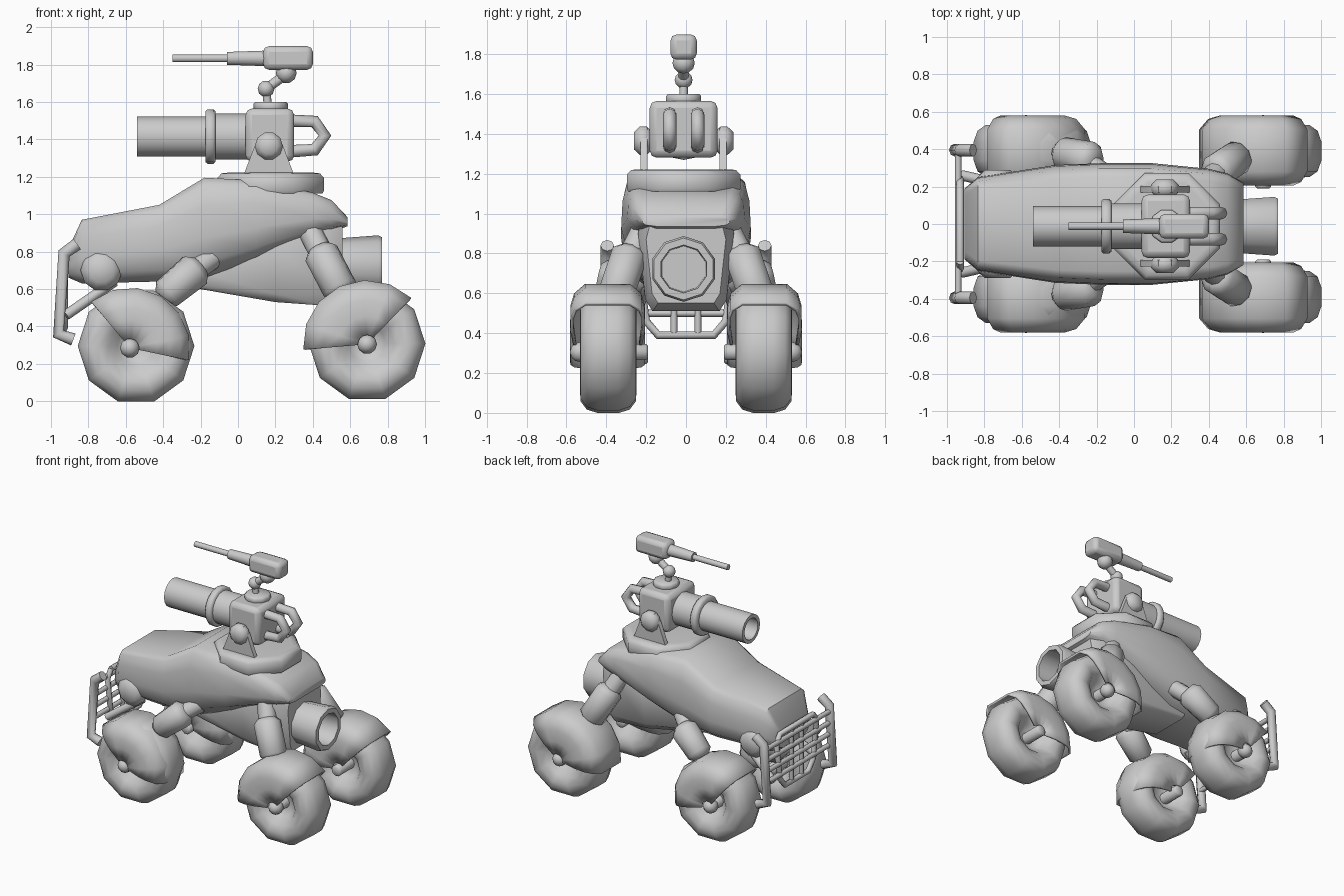
import bpy, bmesh, math
from mathutils import Vector

if "Cube" in bpy.data.objects:
    bpy.data.objects.remove(bpy.data.objects["Cube"])

YC = -0.012  # turret centre line


def finish(name, bm):
    bmesh.ops.remove_doubles(bm, verts=bm.verts, dist=0.0005)
    bmesh.ops.recalc_face_normals(bm, faces=bm.faces)
    me = bpy.data.meshes.new(name)
    bm.to_mesh(me)
    bm.free()
    ob = bpy.data.objects.new(name, me)
    bpy.context.collection.objects.link(ob)
    return ob


def lathe(name, profile, origin, axis, n=12, a0=0, a1=360, phase=0):
    """Turn (distance along axis, radius) points around an axis."""
    bm = bmesh.new()
    d = Vector(axis).normalized()
    ref = Vector((1, 0, 0)) if abs(d.x) < 0.9 else Vector((0, 1, 0))
    v = ref.cross(d).normalized()
    u = d.cross(v)
    full = a1 - a0 == 360
    rings = []
    for i in range(n if full else n + 1):
        a = math.radians(a0 + phase + (a1 - a0) * i / n)
        out = u * math.cos(a) + v * math.sin(a)
        rings.append([bm.verts.new(Vector(origin) + d * t + out * r) for t, r in profile])
    for i in range(n):
        p, q = rings[i], rings[(i + 1) % len(rings)]
        for j in range(len(profile) - 1):
            bm.faces.new((p[j], p[j + 1], q[j + 1], q[j]))
    return finish(name, bm)


def rod(name, p0, p1, r, n=10, c=0.0, r2=None):
    """Cylinder between two points with chamfered ends."""
    p0, p1 = Vector(p0), Vector(p1)
    L, r2 = (p1 - p0).length, r if r2 is None else r2
    return lathe(name, [(0, 0), (0, r - c), (c, r), (L - c, r2), (L, r2 - c), (L, 0)],
                 p0, p1 - p0, n)


def ball(name, c, r):
    pts = [(-r * math.cos(math.pi * i / 6), r * math.sin(math.pi * i / 6)) for i in range(7)]
    return lathe(name, pts, c, (0, 1, 0), 10)


def hull(name, stations, section):
    """Skin cross-sections (x, low, high, half width) along x."""
    bm = bmesh.new()
    rings = []
    for x, lo, hi, w in stations:
        half = [(f * w, lo + h * (hi - lo)) for f, h in section]
        loop = half + [(-y, z) for y, z in reversed(half)]
        rings.append([bm.verts.new((x, y, z)) for y, z in loop])
    m = len(rings[0])
    for p, q in zip(rings, rings[1:]):
        for j in range(m):
            k = (j + 1) % m
            bm.faces.new((p[j], p[k], q[k], q[j]))
    bm.faces.new(rings[0])
    bm.faces.new(rings[-1])
    return finish(name, bm)


def box(name, lo, hi, bevel):
    bm = bmesh.new()
    bmesh.ops.create_cube(bm, size=1)
    for v in bm.verts:
        v.co = [(l + h) / 2 + c * (h - l) for l, h, c in zip(lo, hi, v.co)]
    ob = finish(name, bm)
    mod = ob.modifiers.new("bevel", 'BEVEL')
    mod.width, mod.segments = bevel, 2
    return ob


def prism(name, outline, y0, y1):
    """Extrude an x-z outline along y."""
    bm = bmesh.new()
    f = bm.faces.new([bm.verts.new((x, y0, z)) for x, z in outline])
    g = bmesh.ops.extrude_face_region(bm, geom=[f])['geom']
    bmesh.ops.translate(bm, verts=[v for v in g if isinstance(v, bmesh.types.BMVert)],
                        vec=(0, y1 - y0, 0))
    return finish(name, bm)


def tube(name, pts, r):
    cu = bpy.data.curves.new(name, 'CURVE')
    cu.dimensions, cu.bevel_depth, cu.bevel_resolution, cu.use_fill_caps = '3D', r, 2, True
    sp = cu.splines.new('POLY')
    sp.points.add(len(pts) - 1)
    for p, co in zip(sp.points, pts):
        p.co = (*co, 1)
    ob = bpy.data.objects.new(name, cu)
    bpy.context.collection.objects.link(ob)


# Upper and lower hull
hull("upper_hull",
     [(-0.905, 0.66, 0.82, 0.19), (-0.835, 0.63, 0.97, 0.25), (-0.42, 0.64, 1.05, 0.315),
      (-0.18, 0.66, 1.195, 0.325), (0.1, 0.76, 1.18, 0.325), (0.4, 0.88, 1.115, 0.295),
      (0.5, 0.905, 1.075, 0.27), (0.585, 0.935, 0.985, 0.22)],
     [(0.65, 0), (0.92, 0.15), (1, 0.4), (0.98, 0.72), (0.91, 0.93), (0.78, 1)])
hull("lower_hull",
     [(-0.32, 0.62, 0.75, 0.2), (0.2, 0.53, 0.9, 0.24), (0.48, 0.51, 1.0, 0.24),
      (0.56, 0.55, 0.95, 0.2)],
     [(0.7, 0), (0.85, 0.12), (1, 0.8), (0.9, 1)])

# Rear exhaust
lathe("exhaust", [(0, 0), (0, 0.14), (0.33, 0.165), (0.35, 0.155), (0.35, 0.12),
                  (0.2, 0.115), (0.2, 0)], (0.42, YC, 0.722), (1, 0, 0), 10, phase=18)

# Wheels, fenders, axles
for end, hx, hz, tx, tz, a0, a1, R in (("front", -0.578, 0.285, -0.545, 0.295, -12, 130, 0.315),
                                       ("rear", 0.69, 0.305, 0.69, 0.308, 46, 185, 0.335)):
    for s, side in ((-1, "right"), (1, "left")):
        tag = f"{end}_{side}"
        ty = lathe("tyre_" + tag, [(-0.035, 0), (-0.035, 0.06), (-0.06, 0.1), (-0.115, 0.145),
                                   (-0.142, 0.2), (-0.138, 0.25), (-0.108, 0.292), (-0.05, 0.312),
                                   (0.05, 0.312), (0.108, 0.292), (0.138, 0.25), (0.142, 0.2),
                                   (0.115, 0.145), (0.06, 0.1), (0.035, 0.06), (0.035, 0)],
                   (tx, 0.39 * s, tz), (0, 1, 0), 10)
        fd = lathe("fender_" + tag, [(-0.165, 0.05), (-0.18, 0.15), (-0.178, R - 0.1),
                                     (-0.162, R - 0.045), (-0.11, R), (0.11, R),
                                     (0.162, R - 0.045), (0.178, R - 0.1), (0.18, 0.15),
                                     (0.165, 0.05)], (hx, 0.393 * s, hz), (0, 1, 0), 6, a0, a1)
        mod = fd.modifiers.new("thickness", 'SOLIDIFY')
        mod.thickness, mod.offset = 0.016, 0
        rod("axle_" + tag, (hx, 0.19 * s, hz), (hx, 0.56 * s, hz), 0.042, 10, 0.01)
        ball("axle_knob_" + tag, (hx, 0.53 * s, hz), 0.053)

for s, side in ((-1, "right"), (1, "left")):
    # Suspension
    rod("front_strut_" + side, (-0.14, 0.25 * s, 0.765), (-0.3, 0.36 * s, 0.65), 0.06)
    rod("front_damper_" + side, (-0.2, 0.335 * s, 0.725), (-0.41, 0.385 * s, 0.55), 0.098, 10, 0.04, 0.088)
    rod("rear_strut_" + side, (0.39, 0.22 * s, 0.90), (0.48, 0.31 * s, 0.72), 0.065)
    rod("rear_damper_" + side, (0.43, 0.275 * s, 0.82), (0.56, 0.36 * s, 0.57), 0.095, 10, 0.035)
    # Domed side lamps
    rod("side_lamp_" + side, (-0.73, 0.17 * s, 0.70), (-0.73, 0.29 * s, 0.70), 0.112, 10, 0.045)
    # Bumper posts and braces
    tube("bumper_post_" + side, [(-0.86, 0.395 * s, 0.84), (-0.93, 0.395 * s, 0.79),
                                 (-0.96, 0.395 * s, 0.36), (-0.88, 0.395 * s, 0.33)], 0.034)
    tube("bumper_brace_" + side, [(-0.92, 0.26 * s, 0.46), (-0.66, 0.2 * s, 0.64)], 0.028)
    tube("grille_bar_" + side, [(-0.93, 0.06 * s, 0.39), (-0.93, 0.06 * s, 0.8)], 0.017)

# Bumper rails and grille frame
for i in range(4):
    z = 0.5 + 0.085 * i
    tube(f"bumper_rail_{i}", [(-0.94, -0.395, z), (-0.94, 0.395, z)], 0.018)
frame = [(-0.2, 0.8), (-0.24, 0.74), (-0.2, 0.46), (-0.14, 0.39)]
tube("grille_frame", [(-0.93, y, z) for y, z in frame + [(-y, z) for y, z in frame[::-1]]
                      + frame[:1]], 0.02)

# Turret base
lathe("turret_ring", [(0, 0), (0, 0.3), (0.015, 0.308), (0.085, 0.308), (0.108, 0.285),
                      (0.112, 0.25), (0.112, 0)],
      (0.175, YC, 1.11), (0, 0, 1), 8, phase=22.5)
for s, side in ((-1, "right"), (1, "left")):
    y = YC + 0.18 * s
    prism("turret_bracket_" + side, [(0.03, 1.21), (0.30, 1.21), (0.235, 1.38), (0.2, 1.43),
                                     (0.13, 1.43), (0.095, 1.38)], y, y + 0.035 * s)
    rod("pivot_bolt_" + side, (0.165, YC + 0.155 * s, 1.365), (0.165, YC + 0.25 * s, 1.365),
        0.075, 10, 0.03)
    # Rear grab handles
    hy = YC + 0.07 * s
    tube("grab_handle_" + side, [(0.26, hy, 1.5), (0.41, hy, 1.495), (0.465, hy, 1.42),
                                 (0.41, hy, 1.345), (0.26, hy, 1.335)], 0.034)
box("turret_block", (0.04, YC - 0.17, 1.28), (0.30, YC + 0.17, 1.565), 0.035)

# Main cannon with hollow muzzle
lathe("cannon", [(0, 0), (0, 0.122), (0.19, 0.122), (0.19, 0.107), (0.6, 0.107),
                 (0.6, 0.08), (0.38, 0.08), (0.38, 0)], (0.06, YC, 1.415), (-1, 0, 0), 16)
lathe("cannon_collar", [(0, 0.1), (0, 0.135), (0.012, 0.146), (0.043, 0.146), (0.055, 0.135),
                        (0.055, 0.1)], (-0.12, YC, 1.415), (-1, 0, 0), 16)

# Jointed mount and small gun
rod("mount_cap", (0.175, YC, 1.55), (0.175, YC, 1.6), 0.092, 10, 0.01)
rod("mount_post", (0.16, YC, 1.58), (0.15, YC, 1.67), 0.022)
ball("lower_joint", (0.15, YC, 1.67), 0.045)
rod("mount_link", (0.15, YC, 1.67), (0.26, YC, 1.75), 0.026)
ball("upper_joint", (0.258, YC, 1.755), 0.056)
box("small_gun_body", (0.135, YC - 0.066, 1.772), (0.4, YC + 0.066, 1.898), 0.03)
rod("small_gun_sleeve", (0.16, YC, 1.833), (-0.06, YC, 1.833), 0.044, 10, 0, 0.036)
rod("small_gun_barrel", (-0.04, YC, 1.833), (-0.35, YC, 1.833), 0.021)

# Smooth shading with sharp edges kept
for ob in bpy.context.collection.objects:
    if ob.type == 'MESH':
        ob.select_set(True)
        bpy.context.view_layer.objects.active = ob
bpy.ops.object.shade_smooth_by_angle(angle=math.radians(50))
